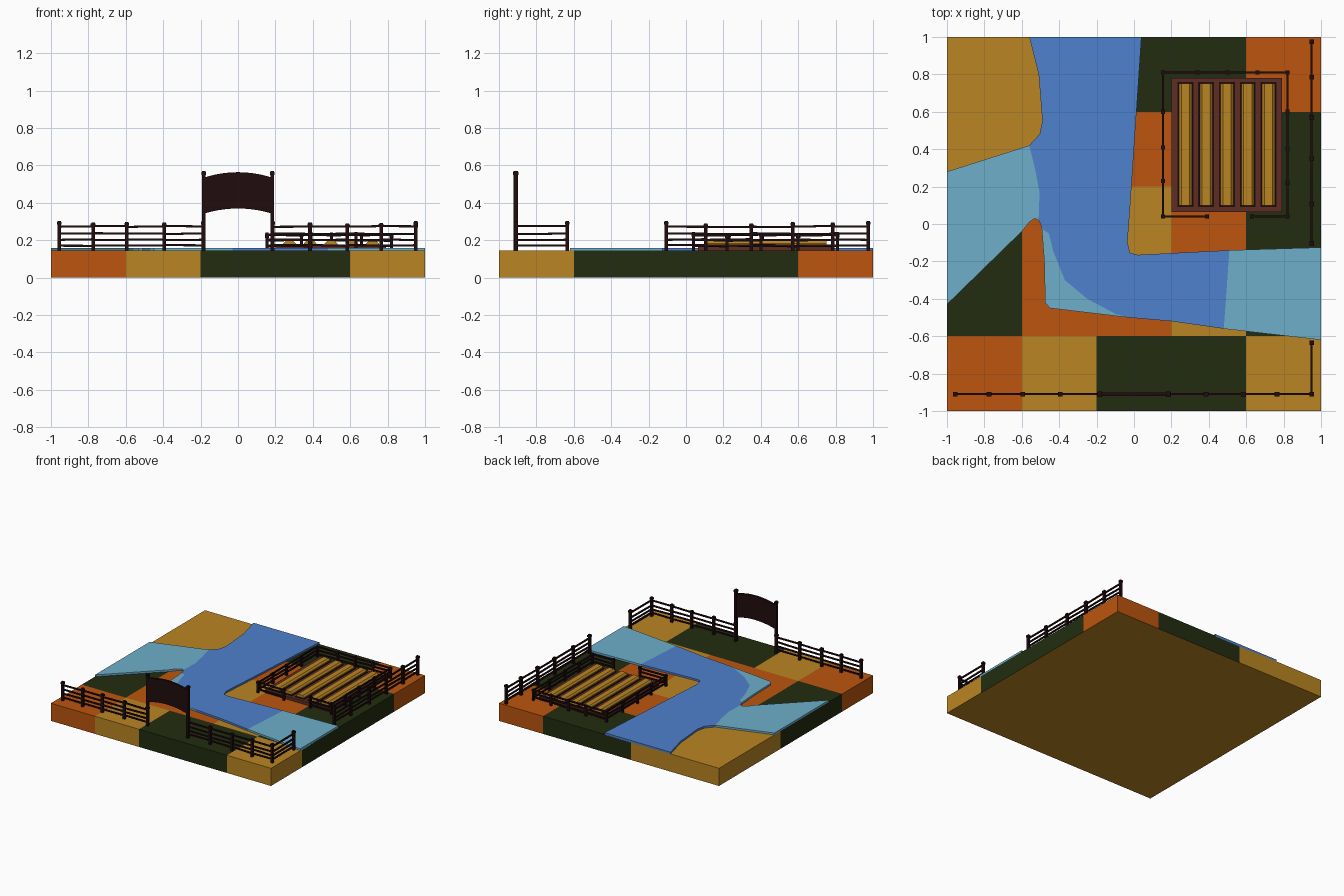
import bpy
import bmesh
import math
import random
from mathutils import Matrix, Vector

random.seed(4)
cube = bpy.data.objects.get("Cube")
if cube:
    bpy.data.objects.remove(cube, do_unlink=True)

GROUND = 0.145
WATER = 0.16


def material(name, r, g, b):
    """Material from display colour values, converted to linear."""
    colour = [((c / 255 + 0.055) / 1.055) ** 2.4 for c in (r, g, b)] + [1]
    mat = bpy.data.materials.new(name)
    mat.use_nodes = True
    mat.diffuse_color = colour
    mat.node_tree.nodes["Principled BSDF"].inputs["Base Color"].default_value = colour
    return mat


orange = material("orange_soil", 188, 85, 14)
gold = material("golden_straw", 186, 133, 34)
green = material("dark_green", 34, 44, 16)
blue = material("deep_water", 78, 129, 205)
light_blue = material("shallow_water", 109, 175, 203)
brown = material("red_brown_earth", 94, 45, 35)
dark_wood = material("dark_wood", 32, 12, 14)


def finish(name, bm, *mats):
    bmesh.ops.recalc_face_normals(bm, faces=bm.faces[:])
    mesh = bpy.data.meshes.new(name)
    bm.to_mesh(mesh)
    bm.free()
    for mat in mats:
        mesh.materials.append(mat)
    obj = bpy.data.objects.new(name, mesh)
    bpy.context.collection.objects.link(obj)
    return obj


def add_box(bm, centre, size, turn=Matrix()):
    place = Matrix.Translation(centre) @ turn @ Matrix.Diagonal((*size, 1))
    return bmesh.ops.create_cube(bm, size=1, matrix=place)["verts"]


def add_beam(bm, start, end, thick):
    """Square beam between two points."""
    a, b = Vector(start), Vector(end)
    turn = (b - a).to_track_quat("X", "Z").to_matrix().to_4x4()
    add_box(bm, (a + b) / 2, ((b - a).length, thick, thick), turn)


def prism(name, points, direction, mat):
    """Outline of 3D points pushed along a direction."""
    bm = bmesh.new()
    face = bm.faces.new([bm.verts.new(p) for p in points])
    new = bmesh.ops.extrude_face_region(bm, geom=[face], use_keep_orig=True)
    verts = [v for v in new["geom"] if isinstance(v, bmesh.types.BMVert)]
    bmesh.ops.translate(bm, verts=verts, vec=direction)
    return finish(name, bm, mat)


# Ground slab: patchwork of square fields, listed front row first
FIELDS = ["OGDDG", "DOOGD", "DOGOD", "GGOOD", "GGDDO"]
bm = bmesh.new()
bmesh.ops.create_grid(bm, x_segments=5, y_segments=5, size=1,
                      matrix=Matrix.Translation((0, 0, GROUND)))
new = bmesh.ops.extrude_face_region(bm, geom=bm.faces[:], use_keep_orig=True)
bmesh.ops.translate(bm, vec=(0, 0, -GROUND),
                    verts=[v for v in new["geom"] if isinstance(v, bmesh.types.BMVert)])
for face in bm.faces:
    c = face.calc_center_median()
    col, row = (min(4, max(0, math.floor((v + 1) / 0.4))) for v in (c.x, c.y))
    face.material_index = "OGD".index(FIELDS[row][col]) if c.z > 0.01 else 1
finish("ground", bm, orange, gold, green)

# River: deep channel with shallow pieces sharing its edges
west_bank = [(-.56, 1), (-.51, .8), (-.49, .55), (-.505, .48), (-.56, .42)]
mouth_edge = [(-.53, .3), (-.505, .17), (-.51, .02)]
shore_edge = [(-.485, -.03), (-.455, -.05), (-.43, -.15), (-.37, -.3),
              (-.25, -.4), (-.1, -.48), (-.03, -.5)]
east_edge = [(.48, -.56), (.51, -.14)]
east_bank = [(.02, -.165), (-.02, -.155), (-.035, -.1), (-.02, .1), (.04, 1)]
water = {
    "river_deep": (west_bank + mouth_edge + shore_edge + [(.2, -.52)]
                   + east_edge + east_bank, blue),
    "river_mouth": ([west_bank[-1], (-1, .28), (-1, -.43), (-.6, -.04), (-.56, .01),
                     (-.53, .03)] + mouth_edge[::-1], light_blue),
    "river_shore": ([mouth_edge[-1]] + shore_edge
                    + [(-.45, -.45), (-.475, -.42), (-.48, -.2), (-.495, 0)], light_blue),
    "river_east": (east_edge + [(1, -.125), (1, -.62)], light_blue),
}
for name, (outline, mat) in water.items():
    prism(name, [(x, y, WATER) for x, y in outline], (0, 0, GROUND - 0.005 - WATER), mat)

# Crop bed with five raised rows, each in a dark border
bm = bmesh.new()
add_box(bm, (.495, .422, .155), (.59, .715, .03))
finish("crop_bed", bm, brown)
for i in range(5):
    x = .275 + i * .111
    bm = bmesh.new()
    add_box(bm, (x, .425, .168), (.085, .67, .012))
    finish(f"crop_border_{i + 1}", bm, dark_wood)
    section = [(-.034, .16), (-.034, .182), (-.022, .195), (.022, .195), (.034, .182), (.034, .16)]
    prism(f"crop_row_{i + 1}", [(x + dx, .1, z) for dx, z in section], (0, .65, 0), gold)


def fence(name, posts, top, rails, post_width):
    """Posts with caps, joined by slightly uneven rails."""
    bm = bmesh.new()
    for i, (x, y) in enumerate(posts):
        peak = top if i in (0, len(posts) - 1) else top - random.uniform(.004, .014)
        add_box(bm, (x, y, (GROUND + peak) / 2), (post_width, post_width, peak - GROUND))
        add_box(bm, (x, y, peak - .012), (post_width + .006, post_width + .006, .014))
    for (ax, ay), (bx, by) in zip(posts, posts[1:]):
        for z in rails:
            add_beam(bm, (ax, ay, z + random.uniform(-.003, .003)),
                     (bx, by, z + random.uniform(-.003, .003)), .011)
    return finish(name, bm, dark_wood)


# Outer fence along the front and the left edge
FRONT, SIDE = -.91, .95
tall = (.302, (.173, .203, .235, .274), .019)
fence("front_fence_right", [(x, FRONT) for x in (-.955, -.775, -.595, -.395, -.185)], *tall)
fence("front_fence_left", [(x, FRONT) for x in (.185, .385, .585, .765, SIDE)], *tall)
fence("side_fence_front", [(SIDE, FRONT), (SIDE, -.635)], *tall)
fence("side_fence_back", [(SIDE, y) for y in (-.105, .105, .35, .57, .785, .975)], *tall)

# Low fence around the crop bed, open at the front
W, E, S, N = .155, .82, .04, .81
low = (.245, (.17, .2, .228), .016)
fence("bed_fence", [(.39, S), (W, S), (W, .23), (W, .41), (W, .6), (W, N), (.34, N),
                    (.5, N), (.66, N), (E, N), (E, .6), (E, .4), (E, .22), (E, S),
                    (.63, S)], *low)

# Gate: two tall posts and an arched board
bm = bmesh.new()
for side in (-1, 1):
    add_box(bm, (side * .183, FRONT, (GROUND + .57) / 2), (.018, .024, .57 - GROUND))
    add_box(bm, (side * .183, FRONT, .557), (.024, .03, .016))
finish("gate_posts", bm, dark_wood)
steps = [-.18 + .36 * i / 10 for i in range(11)]


def arch(x, base, rise):
    return (x, FRONT - .009, base + rise * (1 - (x / .18) ** 2))


prism("gate_board", [arch(x, .536, .028) for x in steps]
      + [arch(x, .343, .027) for x in reversed(steps)], (0, .018, 0), dark_wood)
